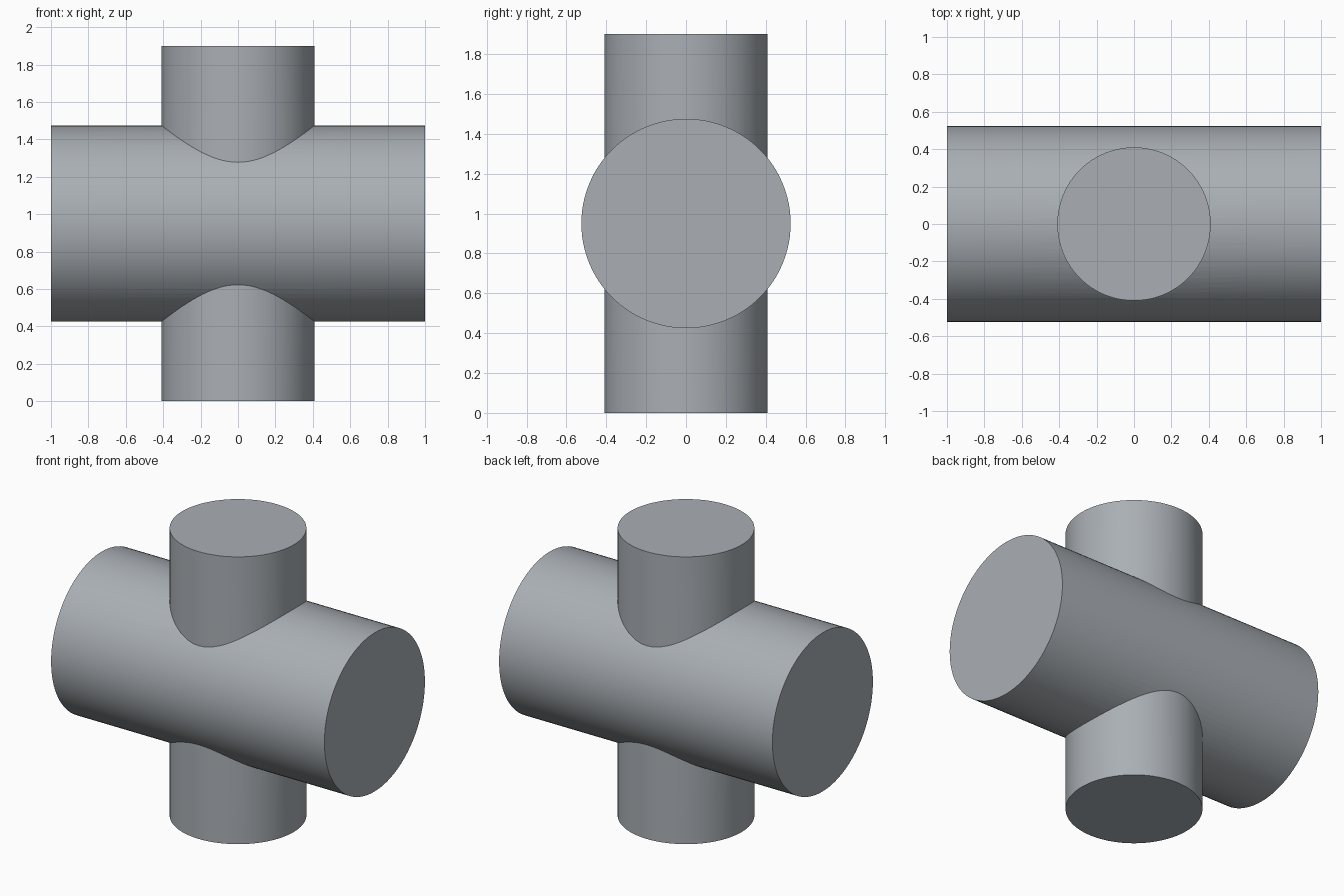
import bpy
import math

if "Cube" in bpy.data.objects:
    bpy.data.objects.remove(bpy.data.objects["Cube"])

MAIN_RADIUS = 0.525
BRANCH_RADIUS = 0.41
HEIGHT = 1.9
CENTRE = (0, 0, HEIGHT / 2)

grey = bpy.data.materials.new("blue grey")
grey.diffuse_color = (0.40, 0.43, 0.46, 1)
grey.use_nodes = True
grey.node_tree.nodes["Principled BSDF"].inputs["Base Color"].default_value = grey.diffuse_color


def cylinder(name, radius, length, rotation=(0, 0, 0)):
    bpy.ops.mesh.primitive_cylinder_add(vertices=96, radius=radius, depth=length,
                                        location=CENTRE, rotation=rotation)
    obj = bpy.context.object
    obj.name = name
    obj.data.materials.append(grey)
    return obj


# Upright branch, standing on the ground
branch = cylinder("upright_branch", BRANCH_RADIUS, HEIGHT)

# Wide horizontal body along x
body = cylinder("cross_fitting", MAIN_RADIUS, 2, (0, math.pi / 2, 0))

# Fuse both into one solid with a crisp joint line
union = body.modifiers.new("join_branch", 'BOOLEAN')
union.operation = 'UNION'
union.solver = 'EXACT'
union.object = branch
bpy.ops.object.modifier_apply(modifier=union.name)
bpy.data.objects.remove(branch, do_unlink=True)

# Smooth round walls, sharp rims and joints
bpy.ops.object.shade_smooth_by_angle(angle=math.radians(30))
